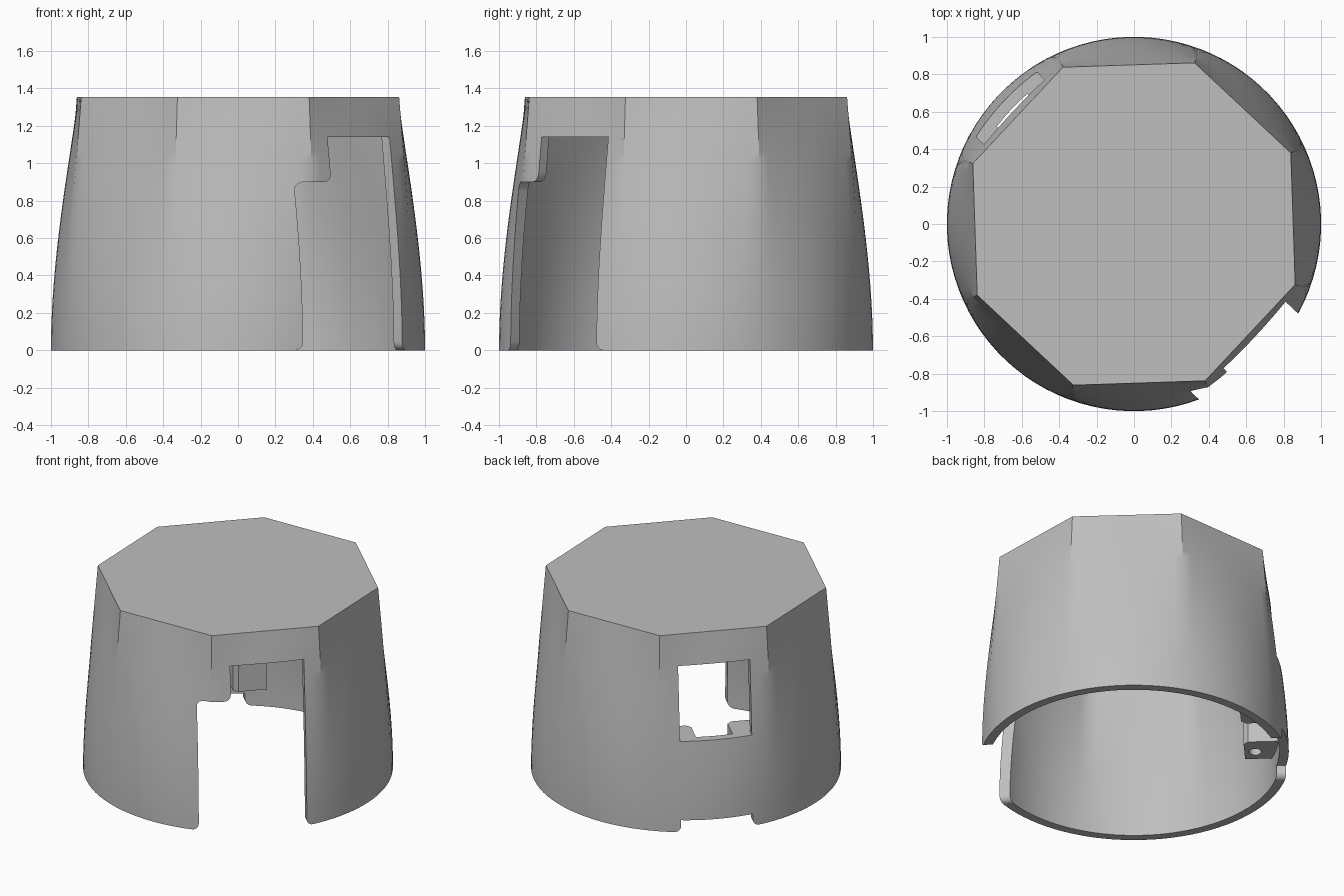
import bpy, bmesh, math

cube = bpy.data.objects.get("Cube")
if cube:
    bpy.data.objects.remove(cube, do_unlink=True)

HEIGHT, WALL, APOTHEM = 1.355, 0.06, 0.85
SEGS, RINGS = 96, 28
CORNER = math.radians(24.4)            # direction of one octagon corner
DOOR = CORNER - math.radians(67.5)     # direction the doorway faces
WINDOW = DOOR + math.pi                # direction the window faces

grey = bpy.data.materials.new("plain_grey")
grey.use_nodes = True
grey.diffuse_color = (0.52, 0.52, 0.52, 1)
grey.node_tree.nodes["Principled BSDF"].inputs["Base Color"].default_value = grey.diffuse_color


def make(name, bm):
    bmesh.ops.recalc_face_normals(bm, faces=bm.faces)
    mesh = bpy.data.meshes.new(name)
    bm.to_mesh(mesh)
    bm.free()
    mesh.materials.append(grey)
    obj = bpy.data.objects.new(name, mesh)
    bpy.context.collection.objects.link(obj)
    return obj


def radius(angle, z):
    """Circle at the bottom easing into an octagon at the top."""
    step = math.pi / 4
    off = (angle - CORNER) % step - step / 2
    u = z / HEIGHT
    ease = u * u * (1.6 - 0.6 * u)
    return 1 + (APOTHEM / math.cos(off) - 1) * ease


def loop(bm, z, inset):
    ring = []
    for i in range(SEGS):
        a = CORNER + 2 * math.pi * i / SEGS
        r = radius(a, z) - inset
        ring.append(bm.verts.new((r * math.cos(a), r * math.sin(a), z)))
    return ring


def cup():
    bm = bmesh.new()
    rings = [loop(bm, (HEIGHT - WALL) * (RINGS - i) / RINGS, WALL) for i in range(RINGS + 1)]
    rings += [loop(bm, HEIGHT * i / RINGS, 0) for i in range(RINGS + 1)]
    for low, high in zip(rings, rings[1:]):
        for i in range(SEGS):
            j = (i + 1) % SEGS
            bm.faces.new((low[i], low[j], high[j], high[i]))
    bm.faces.new(rings[0])
    bm.faces.new(rings[-1])
    return make("shell", bm)


def rounded(corners, steps=6):
    """Outline with right-angled corners (t, z, fillet radius)."""
    out = []
    for i, (t, z, r) in enumerate(corners):
        if not r:
            out.append((t, z))
            continue
        dirs = []
        for t2, z2, _ in (corners[i - 1], corners[(i + 1) % len(corners)]):
            d = math.hypot(t2 - t, z2 - z)
            dirs.append(((t2 - t) / d, (z2 - z) / d))
        (at, az), (bt, bz) = dirs
        for k in range(steps + 1):
            f = math.pi / 2 * k / steps
            p, q = r * (1 - math.sin(f)), r * (1 - math.cos(f))
            out.append((t + p * at + q * bt, z + p * az + q * bz))
    return out


def prism(name, points, move, facing):
    """Extrude a closed outline of 3D points along the move vector."""
    bm = bmesh.new()
    face = bm.faces.new([bm.verts.new(p) for p in points])
    grown = bmesh.ops.extrude_face_region(bm, geom=[face])["geom"]
    bmesh.ops.translate(bm, vec=move, verts=[v for v in grown if isinstance(v, bmesh.types.BMVert)])
    if not any(f.is_valid and len(f.verts) == len(points) and f is face for f in bm.faces):
        bm.faces.new([v for v in bm.verts][:len(points)])
    obj = make(name, bm)
    obj.rotation_euler.z = facing
    return obj


def cut(target, cutter):
    cutter.hide_render = True
    cutter.hide_viewport = True
    cutter.hide_set(True)
    mod = target.modifiers.new("cut", "BOOLEAN")
    mod.operation, mod.solver, mod.object = "DIFFERENCE", "EXACT", cutter


def wall_cutter(name, corners, facing):
    pts = [(0.4, t, z) for t, z in rounded(corners)]
    return prism(name, pts, (0.8, 0, 0), facing)


shell = cup()

# Stepped doorway with rounded lower corners
F, LOW = 0.045, -0.001
cut(shell, wall_cutter("doorway_cutter", [
    (0.6, -0.2, 0), (0.6, LOW, 0), (0.25, LOW, F), (0.25, 1.14, 0), (-0.237, 1.14, 0),
    (-0.237, 0.9, F), (-0.447, 0.9, F), (-0.447, LOW, F), (-0.6, LOW, 0), (-0.6, -0.2, 0)], DOOR))

# Square window
W, SILL = 0.237, 0.63
cut(shell, wall_cutter("window_cutter", [
    (-W, SILL, 0), (W, SILL, 0), (W, 1.14, 0), (-W, 1.14, 0)], WINDOW))

# Shallow notch in the rim below the window
cut(shell, wall_cutter("notch_cutter", [
    (0.5, -0.2, 0), (0.5, LOW, 0), (W, LOW, F), (W, 0.085, 0),
    (-W, 0.085, 0), (-W, LOW, F), (-0.5, LOW, 0), (-0.5, -0.2, 0)], WINDOW))

# Two drilled mounting blocks inside, under the window sill
blocks = []
for side, label in ((1, "a"), (-1, "b")):
    plan = [(0.70, 0.15), (0.70, 0.34), (0.885, 0.34), (0.93, 0.12), (0.73, 0.12)]
    block = prism("mounting_block_" + label, [(n, side * t, 0.2) for n, t in plan],
                  (0, 0, SILL - 0.202), WINDOW)
    circle = [(0.77 + 0.04 * math.cos(k * math.pi / 10),
               side * 0.25 + 0.04 * math.sin(k * math.pi / 10), 0.1) for k in range(20)]
    cut(block, prism("screw_hole_cutter_" + label, circle, (0, 0, 0.4), WINDOW))
    blocks.append(block)

# Apply the cuts and shade
for obj in [shell] + blocks:
    bpy.ops.object.select_all(action="DESELECT")
    obj.select_set(True)
    bpy.context.view_layer.objects.active = obj
    for mod in list(obj.modifiers):
        bpy.ops.object.modifier_apply(modifier=mod.name)
    bpy.ops.object.shade_smooth_by_angle(angle=math.radians(30))
for obj in [o for o in bpy.data.objects if "_cutter" in o.name]:
    bpy.data.objects.remove(obj, do_unlink=True)
